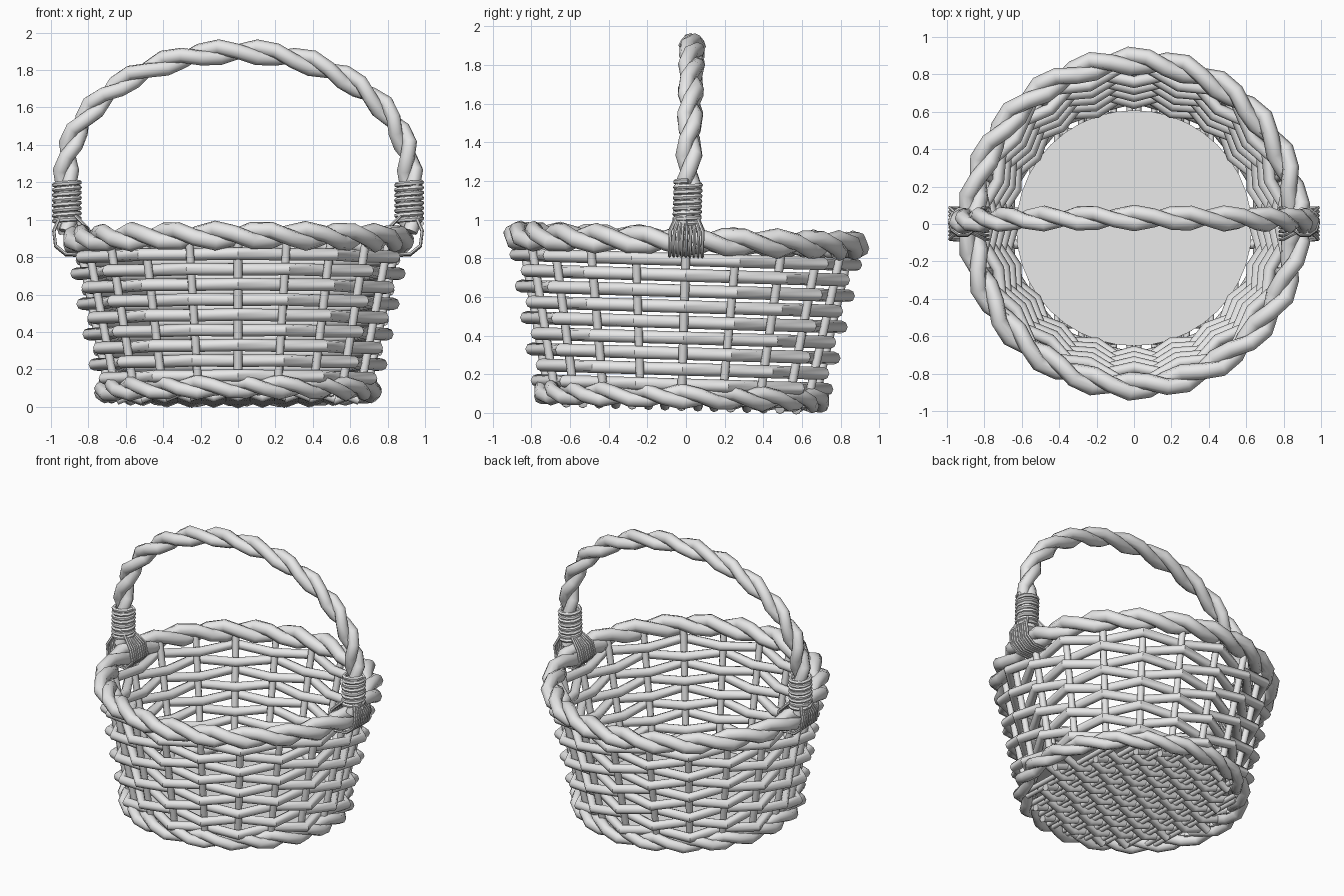
import bpy
import bmesh
import math
from math import sin, cos, pi, tau
from mathutils import Vector, Matrix

if "Cube" in bpy.data.objects:
    bpy.data.objects.remove(bpy.data.objects["Cube"])

# One plain wicker colour
wicker = bpy.data.materials.new("wicker_grey")
wicker.use_nodes = True
wicker.diffuse_color = (0.8, 0.8, 0.8, 1)
wicker.node_tree.nodes["Principled BSDF"].inputs["Base Color"].default_value = (0.8, 0.8, 0.8, 1)

# The whole basket leans very slightly backwards
LEAN = Matrix.Translation((0, -0.025, 0)) @ Matrix.Rotation(-0.03, 4, 'X')
STAKES = 20
ROWS = 9


def finish(name, mesh):
    mesh.materials.clear()
    mesh.materials.append(wicker)
    mesh.transform(LEAN)
    obj = bpy.data.objects.new(name, mesh)
    bpy.context.collection.objects.link(obj)
    bpy.ops.object.select_all(action='DESELECT')
    obj.select_set(True)
    bpy.context.view_layer.objects.active = obj
    bpy.ops.object.shade_smooth_by_angle(angle=math.radians(50))
    return obj


def canes(name, paths, radius, closed=False, sides=2):
    """Sweep a round cane along every path and join them in one mesh."""
    curve = bpy.data.curves.new(name, 'CURVE')
    curve.dimensions = '3D'
    curve.bevel_depth = radius
    curve.bevel_resolution = sides
    curve.use_fill_caps = True
    for path in paths:
        spline = curve.splines.new('POLY')
        spline.points.add(len(path) - 1)
        for point, co in zip(spline.points, path):
            point.co = (*co, 1)
        spline.use_cyclic_u = closed
    helper = bpy.data.objects.new(name + "_path", curve)
    bpy.context.collection.objects.link(helper)
    graph = bpy.context.evaluated_depsgraph_get()
    mesh = bpy.data.meshes.new_from_object(helper.evaluated_get(graph))
    bpy.data.objects.remove(helper)
    return finish(name, mesh)


def twisted_ring(name, ring, z, offset, radius, turns):
    """Two strands twisted round each other along a circle."""
    count = turns * 5
    paths = []
    for strand in range(2):
        path = []
        for i in range(count):
            a = tau * i / count
            phi = turns * a + pi * strand
            r = ring + offset * sin(phi)
            path.append((r * cos(a), r * sin(a), z + offset * cos(phi)))
        paths.append(path)
    return canes(name, paths, radius, True)


def wall_radius(z):
    return 0.70 + 0.2 * (z - 0.145)


# Rim and foot
twisted_ring("rim_braid", 0.87, 0.89, 0.036, 0.044, 11)
twisted_ring("foot_braid", 0.71, 0.085, 0.030, 0.037, 10)

# Upright stakes
stakes = []
for i in range(STAKES):
    a = tau * i / STAKES
    stakes.append([(wall_radius(z) * cos(a), wall_radius(z) * sin(a), z)
                   for z in (0.07, 0.9)])
canes("wall_stakes", stakes, 0.023)

# Woven rows, passing in front of and behind alternate stakes
rows = []
for k in range(ROWS):
    z = 0.145 + 0.081 * k
    row = []
    for i in range(STAKES):
        a = tau * i / STAKES
        side = 1 if (i + k) % 2 else -1
        r = wall_radius(z) + 0.05 * side
        row.append((r * cos(a), r * sin(a), z))
    rows.append(row)
canes("wall_weave", rows, 0.033, True)

# Floor panel
bm = bmesh.new()
bmesh.ops.create_cone(bm, cap_ends=True, segments=40, radius1=0.63, radius2=0.63,
                      depth=0.01, matrix=Matrix.Translation((0, 0, 0.105)))
floor_mesh = bpy.data.meshes.new("floor_panel")
bm.to_mesh(floor_mesh)
bm.free()
finish("floor_panel", floor_mesh)

# Floor rods in pairs, running front to back
PITCH = 0.13
rods = []
for i in range(-4, 5):
    for side in (-1, 1):
        x = PITCH * i + 0.022 * side
        half = math.sqrt(0.68 ** 2 - x * x)
        rods.append([(x, -half, 0.06), (x, half, 0.06)])
canes("floor_rods", rods, 0.017)

# Floor weave, running across under and over the rod pairs
weave = []
for j in range(-7, 8):
    y = 0.085 * j
    reach = int(math.sqrt(0.66 ** 2 - y * y) / PITCH)
    weave.append([(PITCH * i, y, 0.06 + 0.025 * (-1) ** (i + j))
                  for i in range(-reach, reach + 1)])
canes("floor_weave", [w for w in weave if len(w) > 1], 0.026)


# Handle: an arch on two straight legs
def arch(t):
    if t < 0:
        return Vector((-0.92, 0, 1.25 + 0.75 * t))
    if t > pi:
        return Vector((0.92, 0, 1.25 - 0.75 * (t - pi)))
    return Vector((-0.92 * cos(t), 0, 1.25 + 0.65 * sin(t)))


strands = []
STEPS, TURNS, LEG = 36, 7, 0.42
for strand in range(2):
    path = []
    for i in range(STEPS + 1):
        f = i / STEPS
        t = -LEG + (pi + 2 * LEG) * f
        tangent = (arch(t + 0.01) - arch(t - 0.01)).normalized()
        across = Vector((0, 1, 0))
        outward = tangent.cross(across)
        phi = tau * TURNS * f + pi * strand
        path.append(arch(t) + 0.031 * (cos(phi) * across + sin(phi) * outward))
    strands.append(path)
canes("handle_braid", strands, 0.040)

# Bindings that tie the handle to the rim
for side, label in ((1, "left"), (-1, "right")):
    coil = []
    for i in range(81):
        a = tau * i / 10
        coil.append((side * 0.915 + 0.067 * cos(a), 0.067 * sin(a), 0.98 + 0.22 * i / 80))
    canes(label + "_handle_wrap", [coil], 0.0135, sides=1)

    ties = []
    for i in range(-4, 5):
        y = 0.021 * i
        profile = [(0.95, 1.02), (0.985, 0.94), (0.975, 0.86), (0.92, 0.815),
                   (0.83, 0.81), (0.78, 0.87), (0.80, 0.95), (0.87, 1.02)]
        ties.append([(side * x, y * (0.6 if z > 1 else 1), z) for x, z in profile])
    canes(label + "_rim_ties", ties, 0.009, sides=1)
